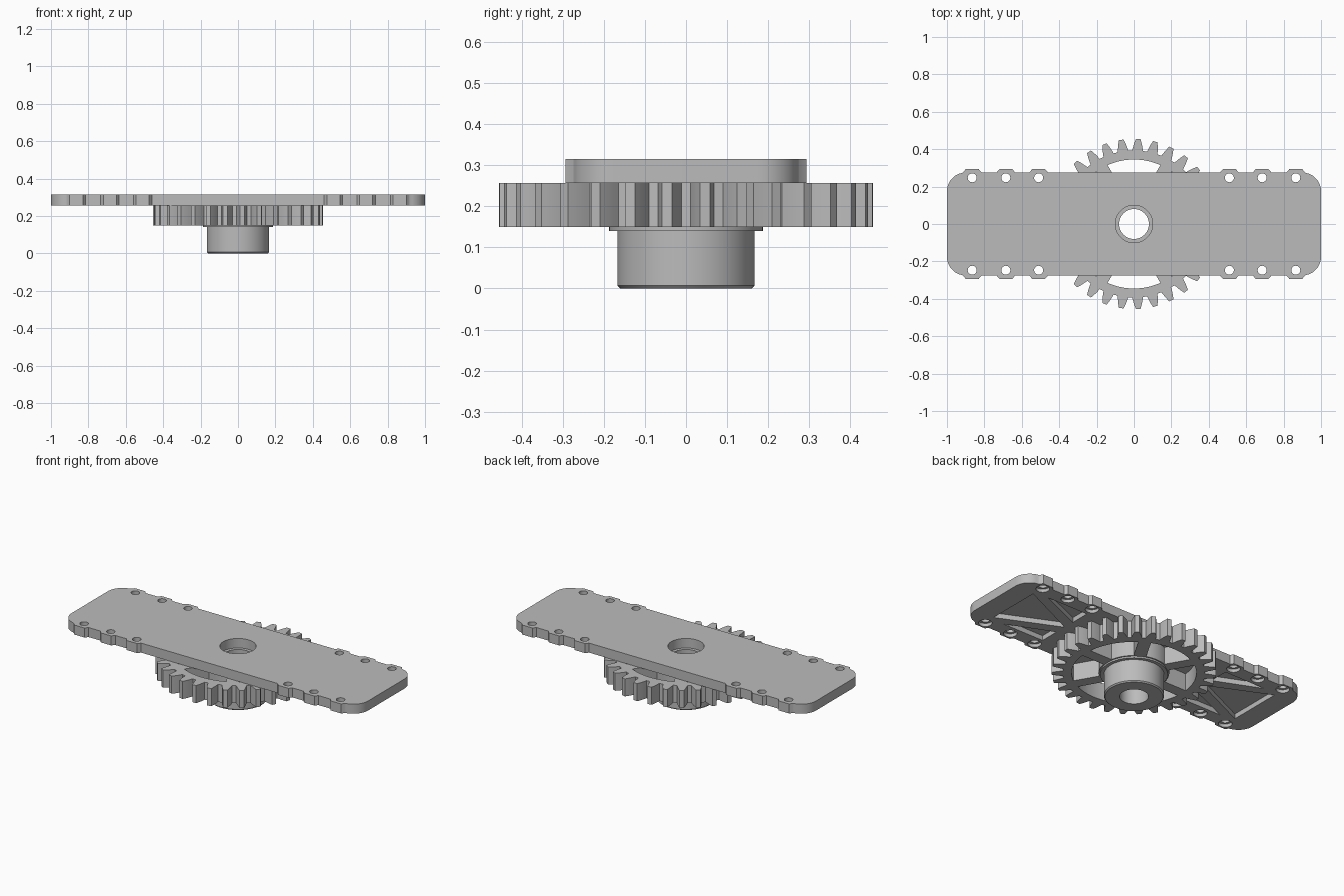
import bpy, bmesh, math
from math import sin, cos, pi, asin, radians

cube = bpy.data.objects.get("Cube")
if cube:
    bpy.data.objects.remove(cube, do_unlink=True)

grey = bpy.data.materials.new("light grey")
grey.use_nodes = True
grey.diffuse_color = (0.5, 0.5, 0.5, 1)
grey.node_tree.nodes["Principled BSDF"].inputs["Base Color"].default_value = (0.5, 0.5, 0.5, 1)

PLATE_LOW, PLATE_TOP, GEAR_LOW = 0.257, 0.315, 0.15


def circle(r, n=64, x=0, y=0):
    return [(x + r * cos(2 * pi * i / n), y + r * sin(2 * pi * i / n)) for i in range(n)]


def loft(bm, *sections):
    """Solid through matching (outline, height) sections, capped at both ends."""
    rings = [[bm.verts.new((x, y, z)) for x, y in outline] for outline, z in sections]
    for low, high in zip(rings, rings[1:]):
        n = len(low)
        for i in range(n):
            j = (i + 1) % n
            bm.faces.new((low[i], low[j], high[j], high[i]))
    bm.faces.new(rings[0][::-1])
    bm.faces.new(rings[-1])


def make(name, solids):
    bm = bmesh.new()
    for sections in solids:
        loft(bm, *sections)
    bmesh.ops.recalc_face_normals(bm, faces=bm.faces)
    mesh = bpy.data.meshes.new(name)
    bm.to_mesh(mesh)
    bm.free()
    mesh.materials.append(grey)
    obj = bpy.data.objects.new(name, mesh)
    bpy.context.collection.objects.link(obj)
    return obj


def select(obj):
    bpy.ops.object.select_all(action='DESELECT')
    obj.select_set(True)
    bpy.context.view_layer.objects.active = obj


def cut(obj, solids):
    cutter = make("cutter", solids)
    cutter.hide_render = True
    mod = obj.modifiers.new("cut", 'BOOLEAN')
    mod.operation, mod.solver, mod.object = 'DIFFERENCE', 'EXACT', cutter
    select(obj)
    bpy.ops.object.modifier_apply(modifier=mod.name)
    bpy.data.objects.remove(cutter, do_unlink=True)


def finish(obj):
    select(obj)
    bpy.ops.object.shade_smooth_by_angle(angle=radians(30))


# Plate: rounded rectangle with small tabs along both long edges
tabs = (0.865, 0.685, 0.51)
quarter = [(0.9 + 0.1 * cos(radians(a)), 0.175 + 0.1 * sin(radians(a))) for a in range(0, 81, 8)]
for t in tabs:
    quarter += [(t + 0.05, 0.275), (t + 0.035, 0.293), (t - 0.035, 0.293), (t - 0.05, 0.275)]
half = quarter + [(-x, y) for x, y in reversed(quarter)]
outline = half + [(x, -y) for x, y in reversed(half)]
plate = make("top_plate", [[(outline, PLATE_LOW), (outline, PLATE_TOP)]])

# Plate holes: centre bore, counterbored screw holes and truss pockets below
below, floor = PLATE_LOW - 0.02, PLATE_LOW + 0.03
holes = [[(circle(0.1), below), (circle(0.1), PLATE_TOP + 0.02)]]
for sx in (-1, 1):
    for sy in (-1, 1):
        for t in tabs:
            wide = circle(0.038, 24, sx * t, sy * 0.247)
            slim = circle(0.024, 24, sx * t, sy * 0.247)
            step = PLATE_LOW + 0.02
            holes.append([(wide, below), (wide, step), (slim, step), (slim, PLATE_TOP + 0.02)])
        side = [(sx * x, sy * y) for x, y in ((0.5, 0.07), (0.5, 0.19), (0.78, 0.19))]
        holes.append([(side, below), (side, floor)])
    middle = [(sx * x, y) for x, y in ((0.5, 0), (0.87, 0.17), (0.87, -0.17))]
    holes.append([(middle, below), (middle, floor)])
cut(plate, holes)
finish(plate)

# Gear: repeated tapered tooth profile
teeth = 31
flank = [(0.393, 0.029), (0.41, 0.0255), (0.427, 0.0215), (0.443, 0.0165), (0.455, 0.0125)]
profile = []
for k in range(teeth):
    mid = pi + 2 * pi * k / teeth
    tooth = [(r, -asin(h / r)) for r, h in flank] + [(r, asin(h / r)) for r, h in reversed(flank)]
    profile += [(r * cos(mid + a), r * sin(mid + a)) for r, a in tooth]
gear = make("gear", [[(profile, GEAR_LOW), (profile, PLATE_LOW)]])

# Gear windows between six spokes, and the bore
inner, outer, spoke, steps = 0.195, 0.345, 0.035, 12
gaps = [[(circle(0.08), 0.1), (circle(0.08), 0.3)]]
for k in range(6):
    window = []
    for r, order in ((outer, range(steps + 1)), (inner, range(steps, -1, -1))):
        start = asin(spoke / r)
        for i in order:
            a = k * pi / 3 + start + (pi / 3 - 2 * start) * i / steps
            window.append((r * cos(a), r * sin(a)))
    gaps.append([(window, 0.1), (window, 0.3)])
cut(gear, gaps)
finish(gear)

# Hub with chamfered foot and a collar against the gear
hub = make("hub", [[(circle(0.16), 0), (circle(0.167), 0.007), (circle(0.167), 0.14),
                    (circle(0.187), 0.14), (circle(0.187), GEAR_LOW)]])
cut(hub, [[(circle(0.08), -0.05), (circle(0.08), 0.2)]])
finish(hub)
